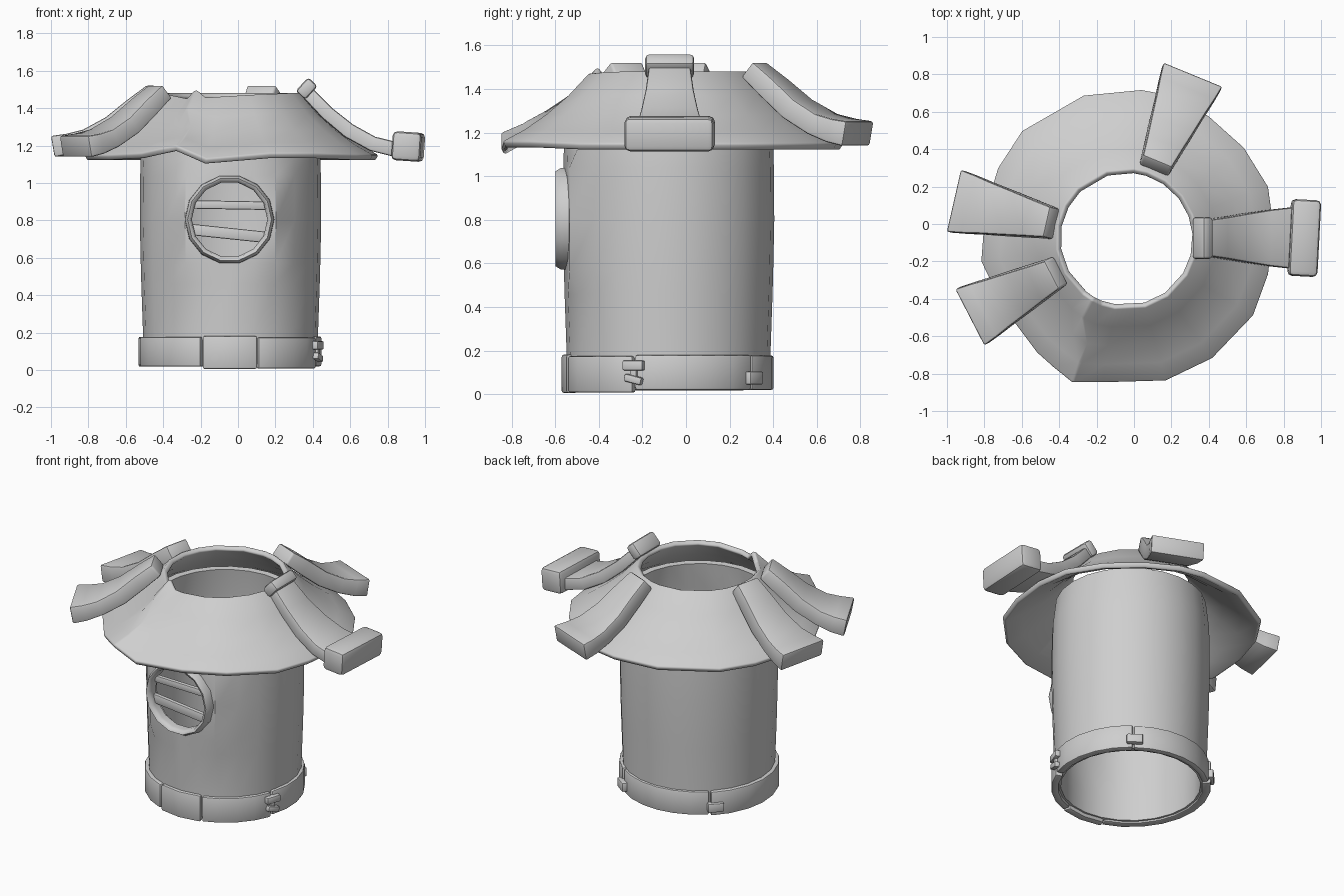
import bpy, bmesh
from math import sin, cos, radians, atan2, pi
from mathutils import Vector, Matrix

if "Cube" in bpy.data.objects:
    bpy.data.objects.remove(bpy.data.objects["Cube"])

CX, CY = -0.04, -0.08  # axis of the tower

grey = bpy.data.materials.new("plain_grey")
grey.use_nodes = True
grey.diffuse_color = (0.62, 0.62, 0.62, 1)
grey.node_tree.nodes["Principled BSDF"].inputs["Base Color"].default_value = (0.62, 0.62, 0.62, 1)


def polar(r, deg, z):
    return Vector((CX + r * cos(radians(deg)), CY + r * sin(radians(deg)), z))


def loft(name, rings, caps=False, loop=False):
    """Skin closed rings of points; optionally cap the ends or join last to first."""
    bm = bmesh.new()
    vr = [[bm.verts.new(p) for p in ring] for ring in rings]
    pairs = list(zip(vr, vr[1:])) + ([(vr[-1], vr[0])] if loop else [])
    n = len(vr[0])
    for a, b in pairs:
        for i in range(n):
            j = (i + 1) % n
            bm.faces.new((a[i], a[j], b[j], b[i]))
    if caps:
        bm.faces.new(vr[0][::-1])
        bm.faces.new(vr[-1])
    if caps or loop:
        bmesh.ops.recalc_face_normals(bm, faces=bm.faces)
    me = bpy.data.meshes.new(name)
    bm.to_mesh(me)
    bm.free()
    me.materials.append(grey)
    ob = bpy.data.objects.new(name, me)
    bpy.context.collection.objects.link(ob)
    return ob


def activate(ob):
    bpy.ops.object.select_all(action='DESELECT')
    ob.select_set(True)
    bpy.context.view_layer.objects.active = ob


def finish(ob, bevel=0.0, thick=0.0, angle=35):
    if thick:
        m = ob.modifiers.new("shell", 'SOLIDIFY')
        m.thickness, m.offset = thick, -1
    if bevel:
        m = ob.modifiers.new("soft_edges", 'BEVEL')
        m.width, m.segments, m.limit_method = bevel, 2, 'ANGLE'
        m.angle_limit = radians(40)
    activate(ob)
    for m in list(ob.modifiers):
        bpy.ops.object.modifier_apply(modifier=m.name)
    bpy.ops.object.shade_smooth_by_angle(angle=radians(angle))
    return ob


def box(name, size, matrix, bevel=0.008):
    x, y, z = (s / 2 for s in size)
    rings = [[matrix @ Vector(p) for p in ((-x, -y, h), (x, -y, h), (x, y, h), (-x, y, h))] for h in (-z, z)]
    return finish(loft(name, rings, caps=True), bevel)


# Hollow body, slightly barrel shaped, flattened where the window sits
WIN = Vector((-0.045, 0, 0.805))
PROFILE = [(0.465, 0.03), (0.468, 0.2), (0.477, 0.46), (0.48, 0.57), (0.485, 0.8),
           (0.483, 1.04), (0.48, 1.13), (0.46, 1.3)]
rings = [[polar(r, i * 15, z) for i in range(24)] for r, z in PROFILE]
for p in (p for ring in rings for p in ring):
    if p.y < -0.4 and abs(p.x - WIN.x) < 0.27 and abs(p.z - WIN.z) < 0.25:
        p.y = min(p.y, -0.535)
body = finish(loft("body", rings), thick=0.038)


# Round window opening
def window_ring(r, y, n=14):
    return [Vector((WIN.x + r * cos(2 * pi * i / n), y, WIN.z + r * sin(2 * pi * i / n))) for i in range(n)]


cutter = loft("window_cutter", [window_ring(0.212, -0.75), window_ring(0.212, -0.35)], caps=True)
cutter.hide_render = True
cut = body.modifiers.new("window", 'BOOLEAN')
cut.operation, cut.object, cut.solver = 'DIFFERENCE', cutter, 'EXACT'
activate(body)
bpy.ops.object.modifier_apply(modifier="window")
bpy.data.objects.remove(cutter)
bpy.ops.object.shade_smooth_by_angle(angle=radians(35))

# Window frame and the two slats across it
frame = loft("window_frame", [window_ring(0.24, -0.525), window_ring(0.238, -0.575), window_ring(0.224, -0.598),
                              window_ring(0.209, -0.592), window_ring(0.202, -0.565), window_ring(0.202, -0.525)],
             loop=True)
finish(frame, angle=60)
for name, z, tilt, h in (("upper_slat", 0.882, 1, 0.045), ("lower_slat", 0.73, 6, 0.06)):
    box(name, (0.41, 0.03, h),
        Matrix.Translation((WIN.x, -0.54, z)) @ Matrix.Rotation(radians(tilt), 4, 'Y'))

# Roof: uneven rim (x, y, z) lofted up to a chipped round opening (last value is its height)
RIM = [(0.75, -0.02, 1.13, 1.485), (0.72, 0.2, 1.13, 1.485), (0.59, 0.41, 1.13, 1.485), (0.4, 0.58, 1.13, 1.485),
       (0.2, 0.69, 1.13, 1.485), (0.04, 0.72, 1.13, 1.485), (-0.27, 0.69, 1.13, 1.485), (-0.6, 0.5, 1.13, 1.485),
       (-0.73, 0.3, 1.13, 1.485), (-0.8, 0.07, 1.13, 1.485), (-0.82, -0.2, 1.13, 1.485), (-0.7, -0.45, 1.13, 1.475),
       (-0.52, -0.69, 1.14, 1.455), (-0.43, -0.77, 1.16, 1.505), (-0.33, -0.85, 1.18, 1.46),
       (-0.17, -0.85, 1.11, 1.465), (0.17, -0.84, 1.14, 1.475), (0.42, -0.72, 1.14, 1.48),
       (0.64, -0.49, 1.13, 1.485), (0.72, -0.27, 1.13, 1.485)]
rings = []
for t, k in ((0, 0), (0.25, 0.17), (0.5, 0.39), (0.75, 0.66), (1, 1)):
    ring = []
    for x, y, z, top in RIM:
        rim = Vector((x, y, z + 0.02))
        hole = polar(0.375, atan2(y - CY, x - CX) * 180 / pi, top)
        p = rim.lerp(hole, t)
        p.z = rim.z + (hole.z - rim.z) * k
        ring.append(p)
    rings.append(ring)
finish(loft("roof", rings), bevel=0.01, thick=0.035, angle=50)


# Curved roof planks, swept outward and downward
def plank(name, inner, outer, stations):
    a, b = Vector(inner), Vector(outer)
    along = (b - a).normalized()
    side = Vector((-along.y, along.x, 0))
    mids = [a.lerp(b, t).to_3d() + Vector((0, 0, z)) for t, z, w, h in stations]
    rings = []
    for i, (t, z, w, h) in enumerate(stations):
        d = (mids[min(i + 1, len(mids) - 1)] - mids[max(i - 1, 0)]).normalized()
        up = d.cross(side).normalized()
        s, u = side * w / 2, up * h / 2
        rings.append([mids[i] + e for e in (-s - u, s - u, s + u, -s + u)])
    return finish(loft(name, rings, caps=True), 0.012, angle=40)


BROAD = [(0, 1.49, 0.165, 0.09), (0.2, 1.405, 0.2, 0.1), (0.42, 1.31, 0.24, 0.1),
         (0.66, 1.24, 0.28, 0.1), (0.84, 1.21, 0.315, 0.11), (1, 1.195, 0.34, 0.115)]
plank("back_plank", (0.115, 0.31), (0.312, 0.79), BROAD)
plank("side_plank", (-0.44, 0.005), (-0.955, 0.122), BROAD)
plank("front_plank", (-0.415, -0.26), (-0.87, -0.495), BROAD)

# Left plank is slimmer, with a cap at the top and a block at the tip
plank("left_plank", (0.37, -0.075), (0.9, -0.075),
      [(0, 1.485, 0.19, 0.07), (0.2, 1.375, 0.22, 0.075), (0.42, 1.28, 0.26, 0.08),
       (0.66, 1.21, 0.3, 0.08), (1, 1.165, 0.34, 0.08)])
box("left_plank_cap", (0.07, 0.225, 0.1),
    Matrix.Translation((0.367, -0.075, 1.505)) @ Matrix.Rotation(radians(42), 4, 'Y'), 0.018)
box("left_plank_block", (0.155, 0.41, 0.155),
    Matrix.Translation((0.91, -0.075, 1.195)) @ Matrix.Rotation(radians(4), 4, 'Y')
    @ Matrix.Rotation(radians(-3), 4, 'Z'), 0.025)


# Base band, made of separate arcs with thin gaps
def band(name, start, end, low, high, r_out):
    n = max(2, round((end - start) / 14))
    rings = []
    for i in range(n + 1):
        a = start + (end - start) * i / n
        rings.append([polar(r, a, z) for r, z in ((0.44, low), (r_out, low), (r_out, high), (0.44, high))])
    finish(loft(name, rings, caps=True), 0.01)


band("band_front_left", -72, -19.8, 0.008, 0.175, 0.487)
band("band_left", -18.6, 51.4, 0.02, 0.18, 0.487)
band("band_back", 52.6, 132.4, 0.02, 0.178, 0.482)
band("band_right", 133.6, 251, 0.018, 0.178, 0.493)
band("band_front", 252, 287, 0.006, 0.182, 0.49)


# Clips that bridge the gaps in the band
def clip(name, deg, z, size, tilt=0):
    box(name, size, Matrix.Translation(polar(0.487, deg, z)) @ Matrix.Rotation(radians(deg), 4, 'Z')
        @ Matrix.Rotation(radians(tilt), 4, 'X'))


clip("left_clip_upper", -19, 0.132, (0.05, 0.1, 0.045))
clip("left_clip_lower", -19, 0.068, (0.05, 0.085, 0.035), -14)
clip("left_clip_link", -19, 0.1, (0.03, 0.035, 0.09))
clip("back_left_clip", 53, 0.075, (0.045, 0.1, 0.06))
clip("back_right_clip", 137, 0.075, (0.045, 0.1, 0.06))
